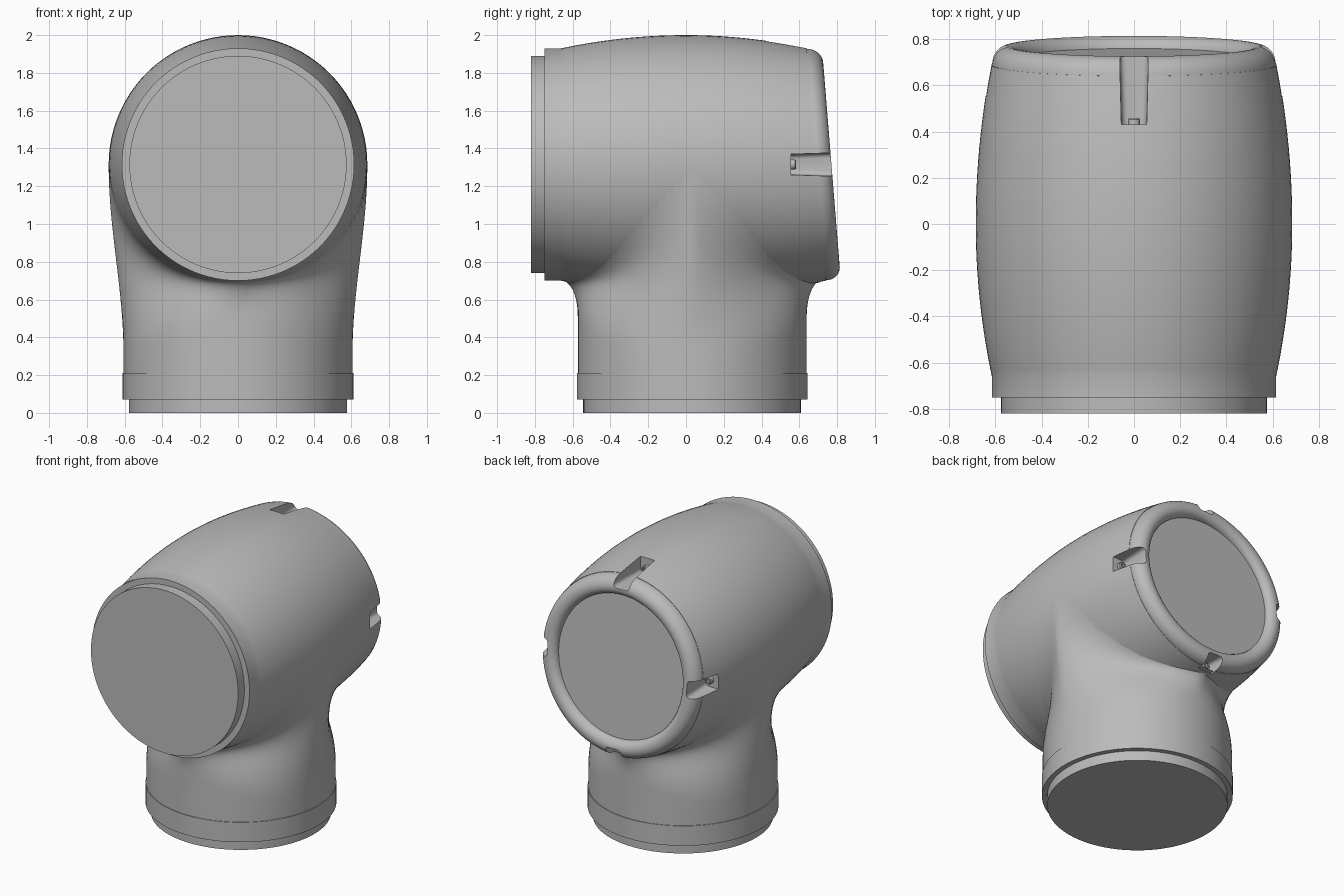
import bpy, bmesh, math
from mathutils import Matrix, Vector

if "Cube" in bpy.data.objects:
    bpy.data.objects.remove(bpy.data.objects["Cube"], do_unlink=True)

SEG = 96
AXIS_Z = 1.315      # height of the barrel axis
COL_Y = 0.033       # centre of the column
COL_R = 0.606
TILT = 0.081        # slope of the rear rim
TAU = 2 * math.pi

grey = bpy.data.materials.new("light_grey")
grey.use_nodes = True
colour = (0.5, 0.5, 0.5, 1)
grey.diffuse_color = colour
grey.node_tree.nodes["Principled BSDF"].inputs["Base Color"].default_value = colour


def make_object(name, bm):
    bmesh.ops.recalc_face_normals(bm, faces=bm.faces)
    mesh = bpy.data.meshes.new(name)
    bm.to_mesh(mesh)
    bm.free()
    mesh.materials.append(grey)
    obj = bpy.data.objects.new(name, mesh)
    bpy.context.scene.collection.objects.link(obj)
    return obj


def smooth(obj):
    bpy.ops.object.select_all(action="DESELECT")
    obj.select_set(True)
    bpy.context.view_layer.objects.active = obj
    bpy.ops.object.shade_smooth_by_angle(angle=math.radians(32))


def loft(rings, caps=True):
    """Skin a list of closed rings of points."""
    bm = bmesh.new()
    loops = [[bm.verts.new(p) for p in ring] for ring in rings]
    for a, b in zip(loops, loops[1:]):
        for i in range(len(a)):
            j = (i + 1) % len(a)
            bm.faces.new((a[i], a[j], b[j], b[i]))
    if caps:
        bm.faces.new(loops[0])
        bm.faces.new(loops[-1])
    return bm


def barrel_radius(y):
    return 0.685 - (0.16 if y < 0 else 0.14) * y * y


def barrel_ring(y, r):
    slope = TILT * min(1, max(0, y / 0.6))
    ring = []
    for i in range(SEG):
        a = TAU * i / SEG
        ring.append((r * math.cos(a), y - slope * r * math.sin(a),
                     AXIS_Z + r * math.sin(a)))
    return ring


# Barrel profile: stepped front collar, bulged wall, rounded rim, rear dish
profile = [(-0.82, 0.575), (-0.75, 0.575), (-0.75, 0.615), (-0.66, 0.615)]
profile += [(y / 100, barrel_radius(y / 100)) for y in range(-63, 70, 6)]
for i in range(9):
    a = math.pi / 2 * i / 8
    profile.append((0.69 + 0.08 * math.sin(a), 0.545 + 0.071 * math.cos(a)))
for i in range(1, 7):
    a = math.pi / 2 * i / 6
    profile.append((0.72 + 0.05 * math.cos(a), 0.545 - 0.055 * math.sin(a)))


def barrel_half(name, rear):
    bm = loft([barrel_ring(y, r) for y, r in profile])
    cut = bmesh.ops.bisect_plane(
        bm, geom=bm.verts[:] + bm.edges[:] + bm.faces[:], dist=1e-5,
        plane_co=(0, 0, 2), plane_no=Vector((0, 1.31, 0.71)).normalized(),
        clear_inner=rear, clear_outer=not rear)
    bmesh.ops.holes_fill(bm, edges=[e for e in bm.edges if e.is_boundary], sides=0)
    return make_object(name, bm)


body = barrel_half("barrel_body", False)
rear_cap = barrel_half("rear_cap", True)
smooth(body)

# Column blending tangentially into the underside of the barrel
columns = []
for i in range(SEG):
    a = TAU * i / SEG
    c, s = math.cos(a), math.sin(a)
    base = Vector((COL_R * c, COL_Y + COL_R * s, 0.21))
    start = base + Vector((0, 0, 0.3 - 0.2 * abs(c)))
    top_y = COL_Y + 0.693 * s
    r = barrel_radius(top_y)
    end = Vector((r * c, top_y, AXIS_Z - r * abs(s)))
    around = Vector((abs(s) * (1 if c > 0 else -1), 0, abs(c)))
    tangent = (Vector((0, s, 0)) + around * abs(c)).normalized()
    p1 = start + Vector((0, 0, 0.11 + 0.24 * abs(c)))
    p2 = end - tangent * (0.05 + 0.3 * abs(c))
    path = [base]
    for k in range(17):
        t = k / 16
        u = 1 - t
        path.append(u**3 * start + 3 * u * u * t * p1 + 3 * u * t * t * p2 + t**3 * end)
    columns.append(path)
smooth(make_object("column", loft(list(zip(*columns)), caps=False)))

# Stepped foot ring
foot = [(0, 0.577), (0.07, 0.577), (0.07, 0.611), (0.21, 0.611), (0.21, 0.6)]
smooth(make_object("foot_ring", loft(
    [[(r * math.cos(TAU * i / SEG), COL_Y + r * math.sin(TAU * i / SEG), z)
      for i in range(SEG)] for z, r in foot])))


def turned(angle):
    """Rotate about the barrel axis; angle 0 points up."""
    return (Matrix.Translation((0, 0, AXIS_Z)) @ Matrix.Rotation(angle, 4, "Y"))


# Rim notches, each with a small socket screw on its end wall
FLOOR = 0.545
notches = [("top", 0, 0.43), ("left", 90, 0.555), ("bottom", 180, 0.69), ("right", 270, 0.555)]
for side, degrees, y0 in notches:
    place = turned(math.radians(degrees))
    # Rounded channel section, slightly wider at the open end
    rings = []
    for y, w in ((y0, 0.052), (1.0, 0.07)):
        ring = [(w + 0.012, y, 0.9)]
        for sx in (1, -1):
            arc = [(sx * (w - 0.025 + 0.025 * math.cos(math.pi / 8 * k)), y,
                    FLOOR + 0.025 - 0.025 * math.sin(math.pi / 8 * k)) for k in range(5)]
            ring += arc if sx > 0 else arc[::-1]
        ring.append((-w - 0.012, y, 0.9))
        rings.append(ring)
    bm = loft(rings)
    bm.transform(place)
    cutter = make_object("notch_cutter_" + side, bm)
    cutter.hide_render = True
    cutter.hide_viewport = True
    cut = rear_cap.modifiers.new("notch_" + side, "BOOLEAN")
    cut.operation = "DIFFERENCE"
    cut.solver = "EXACT"
    cut.object = cutter

    screw = [(0.01, 0.026, 32), (-0.022, 0.026, 32), (-0.028, 0.021, 32),
             (-0.028, 0.013, 32), (-0.012, 0.013, 32)]
    bm = loft([[(r * math.cos(TAU * i / n), y0 - d, FLOOR + 0.035 + r * math.sin(TAU * i / n))
                for i in range(n)] for d, r, n in screw])
    bm.transform(place)
    smooth(make_object("screw_" + side, bm))

# Apply the notch cuts, then shade the finished cap
bpy.context.view_layer.update()
graph = bpy.context.evaluated_depsgraph_get()
cut_mesh = bpy.data.meshes.new_from_object(rear_cap.evaluated_get(graph))
rear_cap.modifiers.clear()
rear_cap.data = cut_mesh
smooth(rear_cap)
for side, _, _ in notches:
    bpy.data.objects.remove(bpy.data.objects["notch_cutter_" + side], do_unlink=True)
